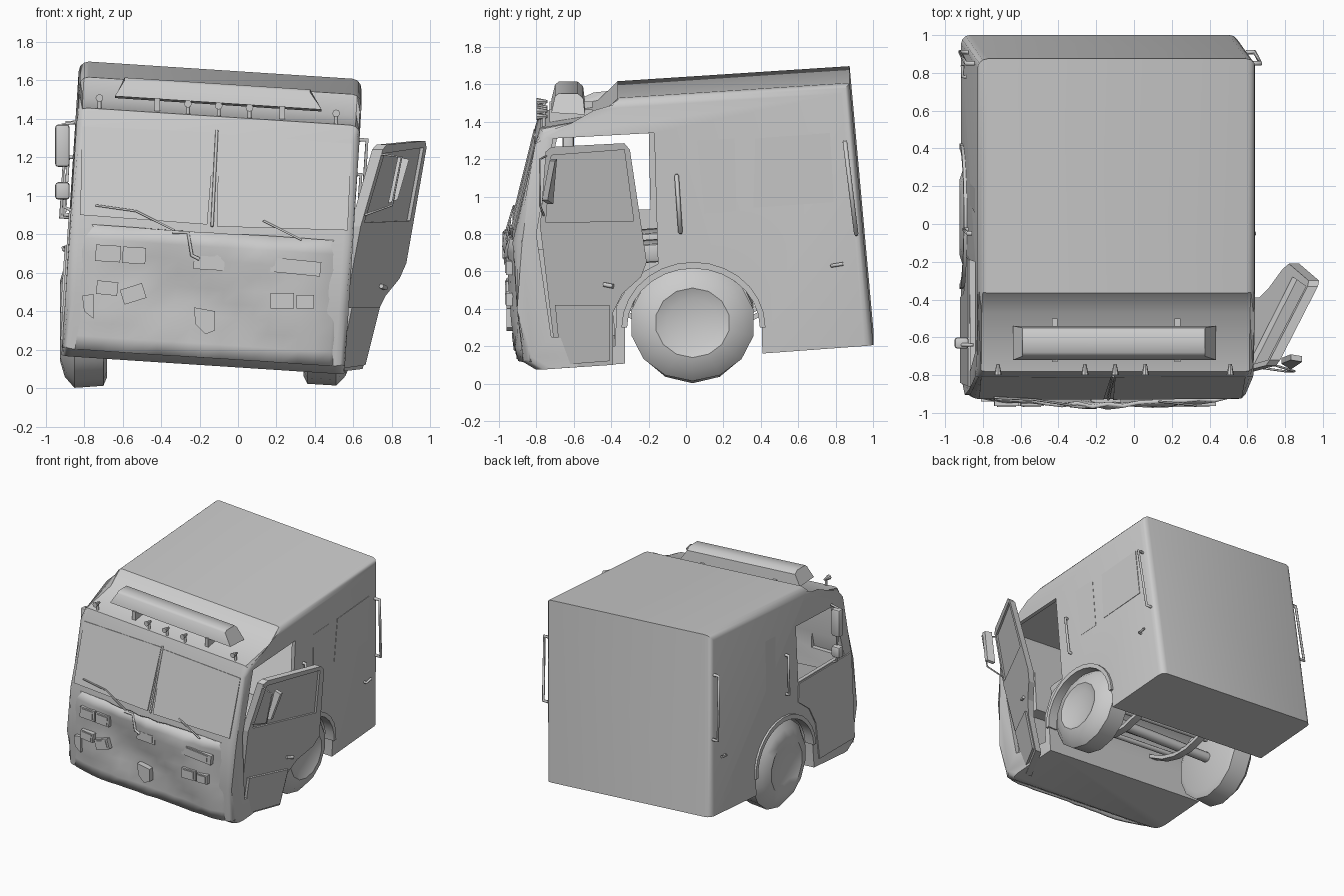
import bpy, bmesh, math, random
from mathutils import Matrix, Vector

random.seed(4)
if "Cube" in bpy.data.objects:
    bpy.data.objects.remove(bpy.data.objects["Cube"])

grey = bpy.data.materials.new("plain_grey")
grey.use_nodes = True
grey.diffuse_color = (0.6, 0.6, 0.6, 1)
grey.node_tree.nodes["Principled BSDF"].inputs["Base Color"].default_value = grey.diffuse_color

# The whole cab leans: one shear about its middle
K = 0.065
LEAN = Matrix(((1, 0, K, -0.9 * K), (0, 1, -K, 0.9 * K), (-K, K, 1, -0.14 * K), (0, 0, 0, 1)))


def add(name, bm, smooth=True):
    bmesh.ops.recalc_face_normals(bm, faces=bm.faces)
    me = bpy.data.meshes.new(name)
    bm.to_mesh(me)
    bm.free()
    me.materials.append(grey)
    ob = bpy.data.objects.new(name, me)
    bpy.context.collection.objects.link(ob)
    if smooth:
        smooth_angle(ob)
    return ob


def smooth_angle(ob):
    bpy.ops.object.select_all(action='DESELECT')
    ob.select_set(True)
    bpy.context.view_layer.objects.active = ob
    bpy.ops.object.shade_smooth_by_angle(angle=math.radians(40))


def prism_bm(points, offset):
    bm = bmesh.new()
    a = [bm.verts.new(p) for p in points]
    b = [bm.verts.new(Vector(p) + Vector(offset)) for p in points]
    bm.faces.new(a)
    bm.faces.new(b[::-1])
    for i in range(len(a)):
        j = (i + 1) % len(a)
        bm.faces.new((a[i], b[i], b[j], a[j]))
    return bm


def prism(name, points, offset, smooth=False):
    return add(name, prism_bm(points, offset), smooth)


def box(name, lo, hi, lean=True, bevel=0):
    bm = bmesh.new()
    bmesh.ops.create_cube(bm, size=1)
    for v in bm.verts:
        v.co = Vector([lo[i] + (v.co[i] + 0.5) * (hi[i] - lo[i]) for i in range(3)])
    if bevel:
        bmesh.ops.bevel(bm, geom=bm.edges, offset=bevel, segments=2, affect='EDGES', profile=0.5)
    if lean:
        bm.transform(LEAN)
    return add(name, bm, bevel > 0)


def tube(name, points, r=0.01):
    cu = bpy.data.curves.new(name, 'CURVE')
    cu.dimensions = '3D'
    cu.bevel_depth, cu.bevel_resolution, cu.use_fill_caps = r, 1, True
    sp = cu.splines.new('POLY')
    sp.points.add(len(points) - 1)
    for p, co in zip(sp.points, points):
        p.co = (*co, 1)
    cu.materials.append(grey)
    ob = bpy.data.objects.new(name, cu)
    bpy.context.collection.objects.link(ob)


def cut(ob, cutter):
    m = ob.modifiers.new("cut", 'BOOLEAN')
    m.operation, m.object, m.solver = 'DIFFERENCE', cutter, 'EXACT'
    bpy.context.view_layer.update()
    me = bpy.data.meshes.new_from_object(ob.evaluated_get(bpy.context.evaluated_depsgraph_get()))
    ob.modifiers.clear()
    ob.data = me
    bpy.data.objects.remove(cutter)


def wall_x(z, side):
    return (0.6 if side > 0 else -0.87) + K * (z - 0.9)


def front_y(x, z):
    return -0.937 + max(0, z - 0.8 + K * (x + 0.14)) * 0.247


# Cab shell from its side profile
profile = [(0.955, 0.19), (0.92, 1.593), (-0.32, 1.593), (-0.43, 1.49), (-0.745, 1.46),
           (-0.775, 1.38), (-0.93, 0.86), (-0.93, 0.5), (-0.915, 0.22), (-0.85, 0.175)]
bm = prism_bm([(-0.87, y, z) for y, z in profile], (1.47, 0, 0))
caps = [e for e in bm.edges if abs(e.verts[0].co.x - e.verts[1].co.x) < 0.01
        and max(v.co.z for v in e.verts) > 0.2]
bmesh.ops.bevel(bm, geom=caps, offset=0.05, segments=3, affect='EDGES', profile=0.5)
bm.transform(LEAN)
cab = add("cab_shell", bm, False)

# Hollow inside, wheel arches, open doorway and empty far window
cut(cab, box("cutter", (-0.84, -0.74, 0.74), (0.57, 0.88, 1.42)))
cut(cab, box("cutter", (-0.835, -0.84, 0.24), (0.565, -0.42, 0.8)))


def arch(r, rz, n=14):
    return [(0.04 + r * math.cos(math.pi * i / n), 0.3 + rz * math.sin(math.pi * i / n)) for i in range(n + 1)]


hole = [(0.42, -0.3)] + arch(0.365, 0.33) + [(-0.33, -0.3)]
cut(cab, prism("cutter", [(-1.2, y, z + 1.8 * K) for y, z in hole], (2.4, 0, -2.4 * K)))
doorway = [(-0.72, 0.25), (-0.8, 0.8), (-0.71, 1.31), (-0.17, 1.34), (-0.15, 0.64),
           (-0.28, 0.57), (-0.37, 0.42), (-0.38, 0.2)]
cut(cab, prism("cutter", [(0.35, y, z) for y, z in doorway], (0.6, 0, 0)))
window = [(-0.78, 0.93), (-0.68, 1.35), (-0.2, 1.37), (-0.19, 0.93)]
cut(cab, prism("cutter", [(-1.1, y, z) for y, z in window], (0.5, 0, 0)))
smooth_angle(cab)

# Crumpled lower front
bm = bmesh.new()
bmesh.ops.create_grid(bm, x_segments=18, y_segments=9, size=0.5)
for v in bm.verts:
    u, w = v.co.x, v.co.y + 0.5
    z = 0.22 + 0.65 * w
    edge = abs(2 * u) ** 8
    dent = 0.012 * math.sin(9 * u + 5 * w) + random.uniform(-0.009, 0.009)
    bulge = 0.02 * math.exp(-((w - 0.85) / 0.15) ** 2)
    v.co = LEAN @ Vector((-0.135 + 1.46 * u, -0.942 + 0.07 * edge + (dent - bulge) * (1 - edge), z))
front = add("crumpled_front_panel", bm)
m = front.modifiers.new("thickness", 'SOLIDIFY')
m.thickness, m.offset = 0.02, 0


# Flat items lying on the front
def front_plate(name, pts, out=0.004, depth=0.008):
    prism(name, [(x, front_y(x, z) - out, z) for x, z in pts], (0, depth, 0))


front_plate("windscreen_right", [(-0.81, 1.36), (-0.12, 1.33), (-0.16, 0.85), (-0.82, 0.9)])
front_plate("windscreen_left", [(-0.1, 1.32), (0.59, 1.27), (0.57, 0.82), (-0.11, 0.84)])
tube("windscreen_divider", [(x, front_y(x, z), z) for x, z in ((-0.11, 1.34), (-0.135, 0.84))], 0.008)


def lamp(name, x, z, w, h, tilt):
    def quad(s):
        c, k = math.cos(tilt), math.sin(tilt)
        return [(x + c * a * w * s - k * b * h * s, z + k * a * w * s + c * b * h * s)
                for a, b in ((-0.5, -0.5), (0.5, -0.5), (0.5, 0.5), (-0.5, 0.5))]
    front_plate(name + "_bezel", quad(1), 0.026, 0.04)
    front_plate(name + "_lens", quad(0.75), 0.031, 0.008)


for i, args in enumerate([(-0.675, 0.7, 0.13, 0.085, -0.06), (-0.54, 0.69, 0.12, 0.085, -0.06),
                          (-0.15, 0.655, 0.16, 0.08, -0.06), (0.3, 0.63, 0.26, 0.075, -0.1),
                          (-0.68, 0.52, 0.11, 0.07, -0.1), (-0.545, 0.49, 0.12, 0.08, 0.3),
                          (0.23, 0.455, 0.12, 0.08, 0), (0.35, 0.45, 0.09, 0.07, 0)]):
    lamp("front_lamp_%d" % i, *args)
prism("front_horn", [(-0.23, -0.88, 0.42), (-0.12, -0.88, 0.4), (-0.12, -0.88, 0.3), (-0.17, -0.88, 0.28),
                     (-0.22, -0.88, 0.33)], (0, -0.08, 0))
prism("tow_bracket", [(-0.81, -0.86, 0.48), (-0.75, -0.86, 0.49), (-0.75, -0.86, 0.36), (-0.8, -0.86, 0.4)],
      (0, -0.08, 0))
tube("wiper_right", [(-0.33, -0.96, 0.82), (-0.53, -0.93, 0.92), (-0.74, -0.92, 0.95)], 0.006)
tube("wiper_left", [(0.33, -0.96, 0.77), (0.13, -0.94, 0.87)], 0.006)
tube("front_pipe", [(-0.34, -0.96, 0.81), (-0.26, -0.97, 0.81), (-0.24, -0.97, 0.69), (-0.2, -0.97, 0.67)])

# Roof light bar with feet, and a row of marker lamps
bar = [(-0.72, 1.5), (-0.7, 1.585), (-0.68, 1.6), (-0.58, 1.6), (-0.55, 1.575), (-0.54, 1.49)]
bm = prism_bm([(-0.64, y, z) for y, z in bar], (1.075, 0, 0))
for v in bm.verts:
    if v.co.z > 1.55:
        v.co.x += 0.05 if v.co.x < 0 else -0.06
    v.co.z -= K * (v.co.x + 0.14) + 0.015
add("light_bar", bm)
for x in (-0.42, 0.23):
    z = 1.44 - K * (x + 0.14)
    box("light_bar_foot", (x - 0.015, -0.73, z - 0.04), (x + 0.015, -0.5, z + 0.05), False)
for x in (-0.72, -0.26, -0.1, 0.06, 0.51):
    z = 1.45 - K * (x + 0.14)
    bm = bmesh.new()
    bmesh.ops.create_cone(bm, cap_ends=True, segments=8, radius1=0.02, radius2=0.008, depth=0.06)
    bm.transform(Matrix.Translation((x, -0.77, z + 0.02)) @ Matrix.Rotation(-math.pi / 2, 4, 'X'))
    add("marker_lamp", bm)
    tube("marker_stem", [(x, -0.76, z - 0.05), (x, -0.76, z + 0.02)], 0.01)

# Sides: windows, grab rails, latches, arch trims
panes = [[(0.06, 1.3), (0.26, 1.31), (0.27, 0.92), (0.1, 0.91)],
         [(0.37, 1.31), (0.77, 1.34), (0.79, 0.97), (0.36, 0.94)]]
for s in (1, -1):
    dz = 0 if s > 0 else 0.09
    for pane in panes:
        prism("side_window", [(wall_x(z + dz, s) + s * 0.004, y, z + dz) for y, z in pane], (-s * 0.008, 0, 0))
    for (y0, z0), (y1, z1) in (((-0.05, 1.11), (-0.03, 0.81)), ((0.85, 1.29), (0.91, 0.8))):
        wa, wb = wall_x(z0, s), wall_x(z1, s)
        o = s * (0.045 if y0 > 0 else 0.025)
        tube("grab_rail", [(wa, y0, z0 + dz), (wa + o, y0, z0 + dz), (wb + o, y1, z1 + dz), (wb, y1, z1 + dz)], 0.012)
    w = wall_x(0.63, s)
    tube("side_latch", [(w, 0.78, 0.63 + dz), (w + s * 0.02, 0.78, 0.63 + dz), (w + s * 0.02, 0.84, 0.64 + dz)])
    trim = arch(0.385, 0.35) + arch(0.355, 0.315)[::-1]
    prism("arch_trim", [(wall_x(z + dz, s) - s * 0.06, y, z + dz) for y, z in trim], (s * 0.08, 0, 0), True)

# Closed door skin on the right
skin = [(-0.84, 0.25), (-0.86, 0.92), (-0.19, 0.92), (-0.17, 0.78), (-0.3, 0.68), (-0.37, 0.54), (-0.39, 0.25)]
prism("right_door_skin", [(wall_x(z, -1) - 0.01, y, z) for y, z in skin], (0.016, 0, 0))


# Buckled left door hanging open
def door_pt(y, z, out=0):
    return (0.73 + 0.5 * (y + 0.75) + 0.25 * (z - 1.25) + out, y, z)


outline = [(-0.75, 1.24), (-0.72, 1.265), (-0.33, 1.285), (-0.3, 1.25), (-0.21, 0.65), (-0.24, 0.57),
           (-0.34, 0.48), (-0.39, 0.38), (-0.39, 0.1), (-0.69, 0.08), (-0.78, 0.84)]
door = prism("left_door", [door_pt(y, z, -0.03) for y, z in outline], (0.055, 0, 0))
glass = [(-0.72, 1.22), (-0.33, 1.25), (-0.28, 0.87), (-0.75, 0.86)]
cut(door, prism("cutter", [door_pt(y, z, -0.3) for y, z in glass], (0.6, 0, 0)))
prism("left_door_glass", [door_pt(y, z) for y, z in glass], (0.008, 0, 0))
lower = [(-0.7, 0.42), (-0.41, 0.42), (-0.41, 0.12), (-0.67, 0.1)]
prism("left_door_step_panel", [door_pt(y, z, 0.02) for y, z in lower], (0.025, 0, 0))
tube("left_door_handle", [door_pt(-0.44, 0.53, 0.04), door_pt(-0.39, 0.52, 0.04)], 0.013)

# Mirrors on both sides
prism("left_mirror", [(0.78, -0.74, 0.96), (0.83, -0.77, 0.98), (0.89, -0.73, 1.19), (0.83, -0.72, 1.2)], (0, 0.03, 0))
tube("left_mirror_arm", [(0.72, -0.74, 1.22), (0.85, -0.78, 1.2), (0.8, -0.78, 0.95), (0.66, -0.76, 0.9)], 0.006)
for z0, z1 in ((1.15, 1.37), (0.98, 1.07)):
    box("right_mirror", (-0.95, -0.66, z0), (-0.875, -0.6, z1), False, 0.015)
tube("right_mirror_arm", [(-0.85, -0.64, 1.38), (-0.91, -0.64, 1.37), (-0.9, -0.64, 0.94), (-0.86, -0.64, 0.92)], 0.009)

# Wheels: flat treads, bulging outer walls and shallow hubs
tread = [(0, -0.18), (0.28, -0.2), (0.325, -0.18), (0.335, -0.03), (0.28, 0.02), (0.2, 0.045), (0.14, 0.02), (0, 0.02)]
for s, x, zc, tall in ((1, 0.54, 0.325, 0.93), (-1, -0.88, 0.35, 1.04)):
    bm = bmesh.new()
    vs = [bm.verts.new((s * o, 0, r)) for r, o in tread]
    edges = [bm.edges.new(p) for p in zip(vs, vs[1:])]
    bmesh.ops.spin(bm, geom=vs + edges, cent=(0, 0, 0), axis=(1, 0, 0), angle=2 * math.pi, steps=14)
    bmesh.ops.remove_doubles(bm, verts=bm.verts, dist=0.001)
    bm.transform(Matrix.Translation((x, 0.035, zc)) @ Matrix.Diagonal((1, 1, tall, 1)))
    add("wheel", bm)

# Axle, sagging leaf springs, cross members and seats
tube("axle", [(-0.75, 0.03, 0.35), (0.45, 0.03, 0.32)], 0.04)
for x in (-0.45, 0.17):
    sag = [(0.04 + 0.36 * t, 0.26 + 0.12 * t * t) for t in (-1, -0.6, -0.2, 0.2, 0.6, 1)]
    leaf = sag + [(y, z + 0.03) for y, z in sag[::-1]]
    prism("leaf_spring", [(x - 0.03, y, z - K * (x + 0.14)) for y, z in leaf], (0.06, 0, 0), True)
for y in (-0.2, -0.08, 0.14, 0.25):
    tube("cross_member", [(-0.6, y, 0.42), (0.32, y, 0.36)], 0.02)
for x in (-0.6, 0.3):
    box("seat", (x - 0.2, -0.42, 0.7), (x + 0.2, -0.1, 0.8), True, 0.02)
